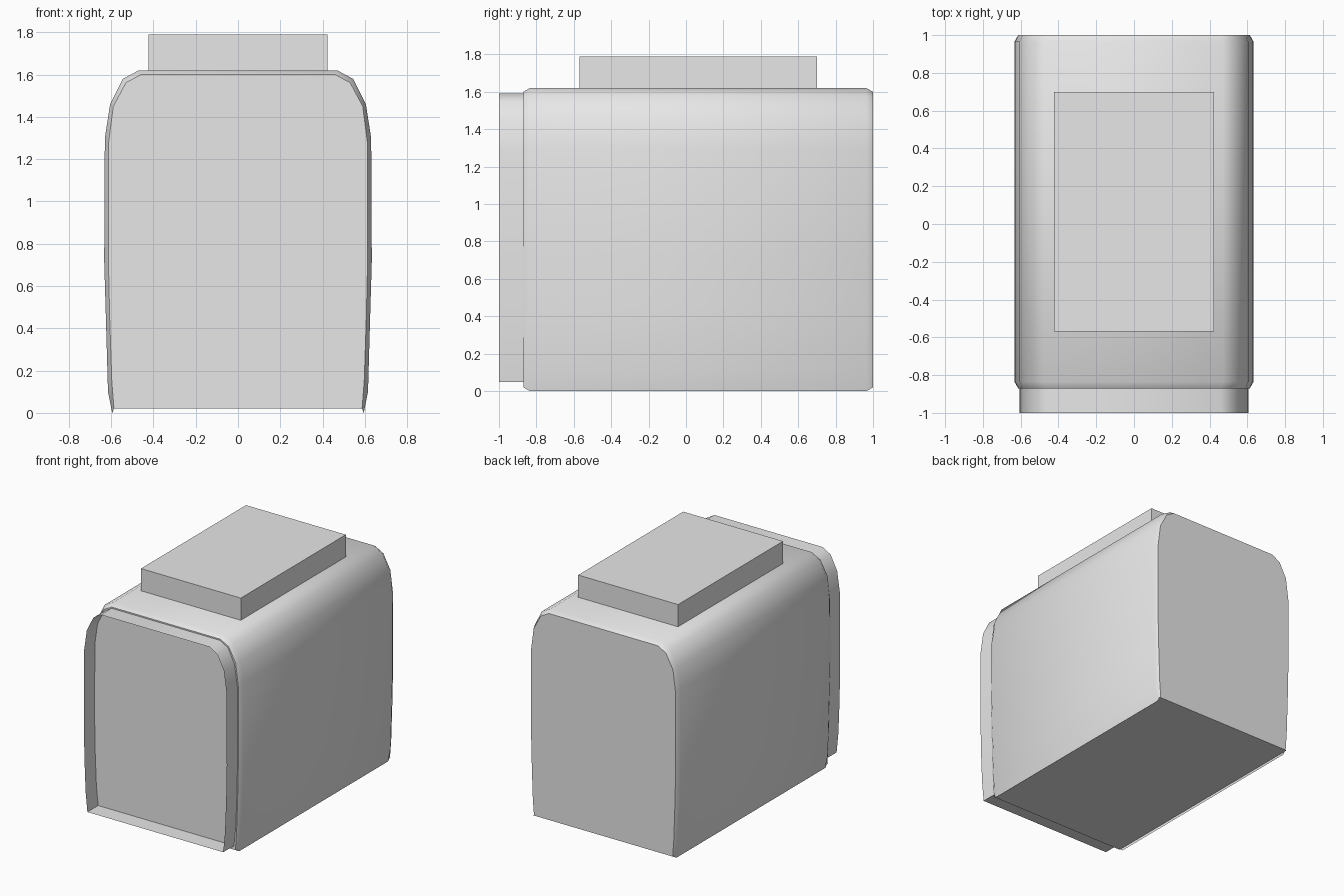
import bpy
import bmesh
import math

cube = bpy.data.objects.get("Cube")
if cube:
    bpy.data.objects.remove(cube, do_unlink=True)

grey = bpy.data.materials.new("plain_grey")
grey.use_nodes = True
grey.diffuse_color = (0.8, 0.8, 0.8, 1)
grey.node_tree.nodes["Principled BSDF"].inputs["Base Color"].default_value = (0.8, 0.8, 0.8, 1)


def finish(name, bm, smooth=True, outward=True):
    if outward:
        bmesh.ops.recalc_face_normals(bm, faces=bm.faces[:])
    mesh = bpy.data.meshes.new(name)
    bm.to_mesh(mesh)
    bm.free()
    mesh.materials.append(grey)
    obj = bpy.data.objects.new(name, mesh)
    bpy.context.collection.objects.link(obj)
    if smooth:
        bpy.ops.object.select_all(action="DESELECT")
        obj.select_set(True)
        bpy.context.view_layer.objects.active = obj
        bpy.ops.object.shade_smooth_by_angle(angle=math.radians(42))
    return obj


def mirrored(half):
    # Half outline runs from the bottom up the +x side to the top
    return half + [(-x, z) for x, z in reversed(half)]


def loft(bm, sections, closed):
    rings = [[bm.verts.new((x, y, z)) for x, z in outline] for y, outline in sections]
    count = len(rings[0])
    for a, b in zip(rings, rings[1:]):
        for i in range(count if closed else count - 1):
            j = (i + 1) % count
            bm.faces.new((a[i], a[j], b[j], b[i]))
    return rings


# Main housing: arched shell with narrow chamfers at both ends
outer = mirrored([(0.595, 0), (0.615, 0.1), (0.625, 0.45), (0.633, 0.72),
                  (0.63, 1.3), (0.605, 1.46), (0.545, 1.58), (0.47, 1.62)])
inner = mirrored([(0.587, 0.02), (0.597, 0.15), (0.607, 0.45), (0.613, 0.72),
                  (0.612, 1.28), (0.59, 1.45), (0.53, 1.562), (0.46, 1.6)])
bm = bmesh.new()
rings = loft(bm, [(-0.87, inner), (-0.835, outer), (0.965, outer), (1.0, inner)], False)
for end in (rings[0], rings[-1]):
    bm.faces.new(end)
finish("housing", bm)

# Floor set slightly above the lower lips of the housing
bm = bmesh.new()
corners = [(-0.595, -0.87), (-0.595, 1.0), (0.595, 1.0), (0.595, -0.87)]
bm.faces.new([bm.verts.new((x, y, 0.02)) for x, y in corners])
finish("floor", bm, smooth=False, outward=False)

# Open front sleeve, a thin rim around the front face
rim = mirrored([(0.575, 0.05), (0.59, 0.2), (0.6, 0.45), (0.605, 0.72),
                (0.603, 1.28), (0.58, 1.44), (0.525, 1.55), (0.46, 1.59)])
bm = bmesh.new()
loft(bm, [(-1.0, rim), (-0.87, rim)], True)
finish("front_sleeve", bm)

# Rectangular block on top
bm = bmesh.new()
bmesh.ops.create_cube(bm, size=1)
for v in bm.verts:
    v.co.x *= 0.845
    v.co.y = v.co.y * 1.27 + 0.065
    v.co.z = v.co.z * 0.18 + 1.7
finish("top_block", bm, smooth=False)
